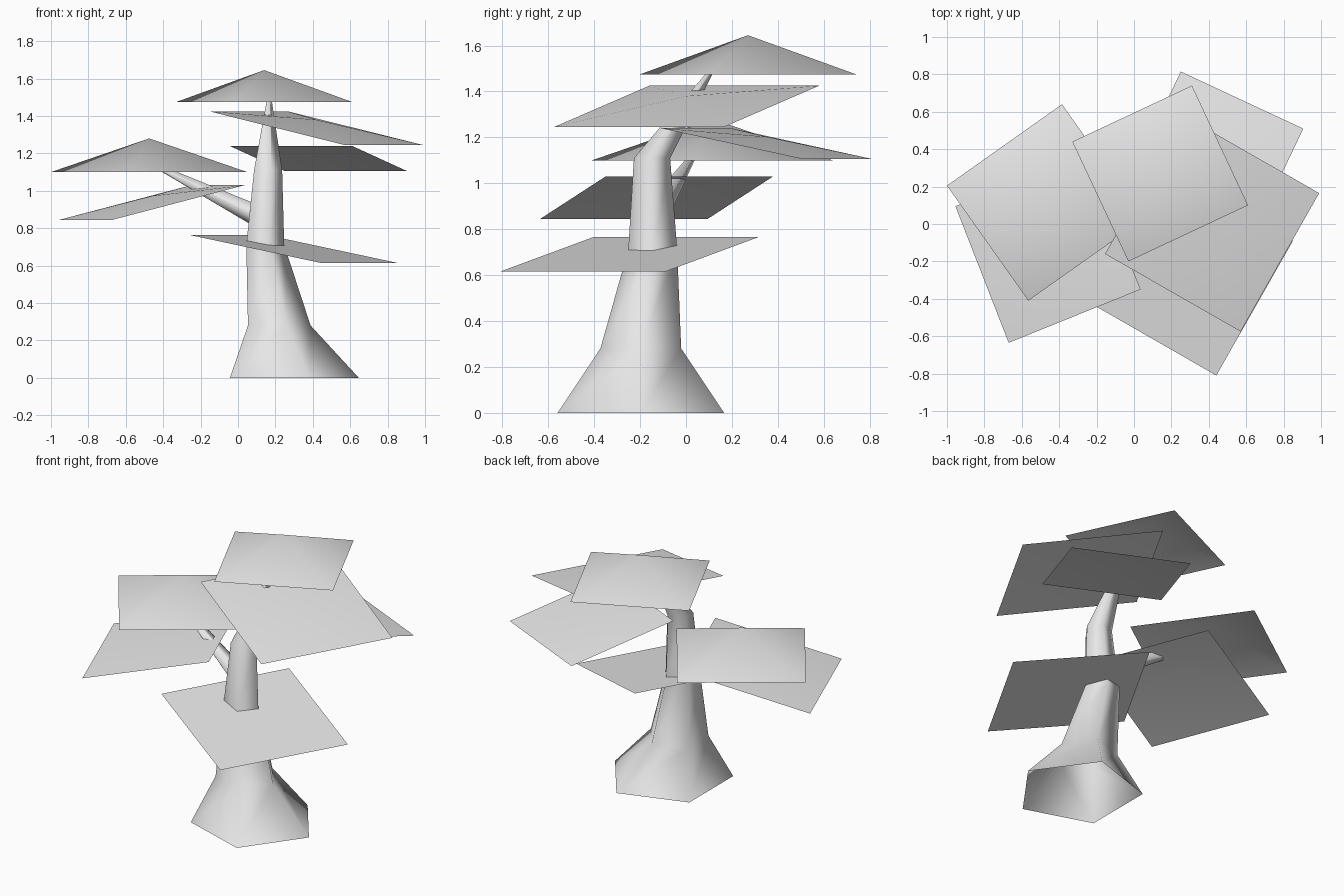
import bpy
from math import cos, sin, tau
from mathutils import Vector, Quaternion

cube = bpy.data.objects.get("Cube")
if cube:
    bpy.data.objects.remove(cube, do_unlink=True)

grey = bpy.data.materials.new("light_grey")
grey.use_nodes = True
grey.diffuse_color = (0.8, 0.8, 0.8, 1)
grey.node_tree.nodes["Principled BSDF"].inputs["Base Color"].default_value = (0.8, 0.8, 0.8, 1)


def make_object(name, verts, faces):
    mesh = bpy.data.meshes.new(name)
    mesh.from_pydata(verts, [], faces)
    mesh.materials.append(grey)
    for poly in mesh.polygons:
        poly.use_smooth = True
    obj = bpy.data.objects.new(name, mesh)
    bpy.context.collection.objects.link(obj)
    return obj


def tube(name, rings, tilt=Quaternion(), sides=5):
    """Open tapered tube through (centre, radius) rings."""
    verts, faces = [], []
    for centre, radius in rings:
        for i in range(sides):
            a = tau * i / sides
            verts.append(Vector(centre) + tilt @ Vector((radius * cos(a), radius * sin(a), 0)))
    for r in range(len(rings) - 1):
        for i in range(sides):
            j = (i + 1) % sides
            low, high = r * sides, (r + 1) * sides
            faces.append((low + i, low + j, high + j, high + i))
    return make_object(name, verts, faces)


def canopy(name, a, b, c, lift):
    """Thin parallelogram sheet with a raised centre."""
    a, b, c = Vector(a), Vector(b), Vector(c)
    d = a + c - b
    if lift == 0:
        return make_object(name, [a, b, c, d], [(0, 1, 2, 3)])
    peak = (a + c) / 2 + Vector((0, 0, lift))
    return make_object(name, [a, b, c, d, peak], [(i, (i + 1) % 4, 4) for i in range(4)])


# Trunk: flared pentagonal base, bending backwards near the top
tube("trunk", [
    ((0.265, -0.197, 0), 0.381),
    ((0.203, -0.197, 0.28), 0.185),
    ((0.135, -0.145, 0.71), 0.112),
    ((0.153, -0.148, 1.11), 0.083),
    ((0.167, 0.13, 1.52), 0.008),
])

# Side branch reaching up to the left-hand canopies
start, end = Vector((0.13, -0.145, 0.855)), Vector((-0.47, 0.05, 1.15))
tube("side_branch", [(start, 0.062), (end, 0.01)], (end - start).to_track_quat("Z", "Y"))

# Canopy sheets
canopy("top_canopy", (-0.33, 0.44, 1.475), (-0.03, -0.20, 1.475), (0.61, 0.10, 1.475), 0.17)
canopy("branch_canopy", (-1.0, 0.205, 1.10), (-0.565, -0.41, 1.10), (0.05, 0.025, 1.10), 0.18)
canopy("upper_side_canopy", (-0.155, -0.16, 1.425), (0.57, -0.575, 1.245), (0.99, 0.165, 1.245), 0.045)
canopy("back_canopy", (0.61, -0.11, 1.24), (0.905, 0.51, 1.105), (0.25, 0.815, 1.105), 0.03)
canopy("lower_branch_canopy", (-0.955, 0.095, 0.845), (-0.67, -0.635, 0.845), (0.035, -0.35, 1.03), 0.035)
canopy("lowest_canopy", (-0.265, -0.405, 0.765), (0.44, -0.81, 0.615), (0.85, -0.09, 0.615), 0)
